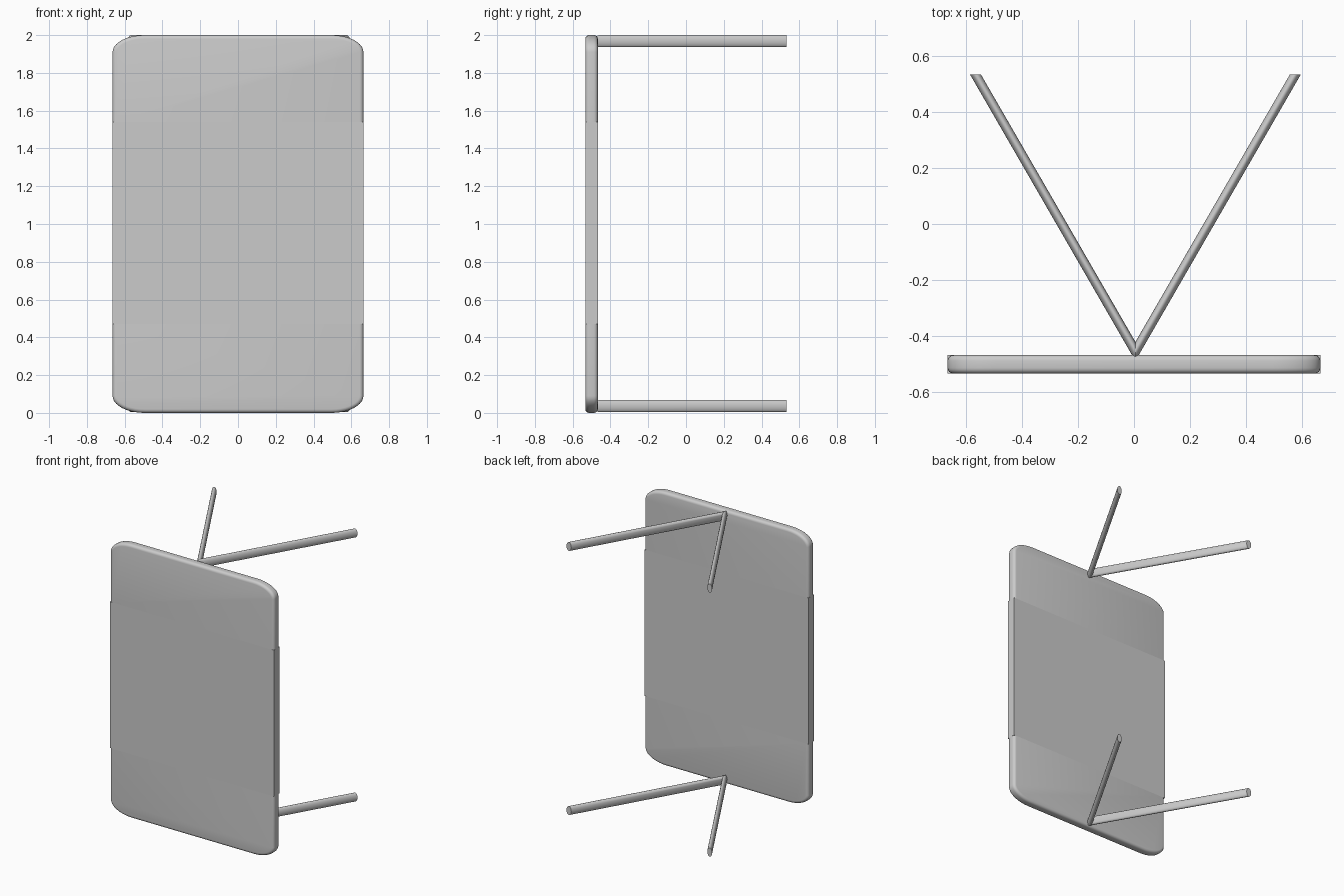
import bpy
import bmesh
from math import sin, cos, pi, radians

cube = bpy.data.objects.get("Cube")
if cube:
    bpy.data.objects.remove(cube, do_unlink=True)

HALF_W = 0.664             # half width of the panel
FRONT, BACK = -0.533, -0.467
LOW, HIGH = 0.47, 1.54     # joints between the middle and the end caps
TOP = 2.0
APEX_X, APEX_Y = 0.005, -0.454   # where each pair of rods meets

grey = bpy.data.materials.new("light grey")
grey.use_nodes = True
colour = (0.6, 0.6, 0.6, 1)
grey.diffuse_color = colour
grey.node_tree.nodes["Principled BSDF"].inputs["Base Color"].default_value = colour


def finish(name, bm, smooth=True):
    bmesh.ops.recalc_face_normals(bm, faces=bm.faces[:])
    mesh = bpy.data.meshes.new(name)
    bm.to_mesh(mesh)
    bm.free()
    mesh.materials.append(grey)
    obj = bpy.data.objects.new(name, mesh)
    bpy.context.collection.objects.link(obj)
    if smooth:
        bpy.ops.object.select_all(action='DESELECT')
        obj.select_set(True)
        bpy.context.view_layer.objects.active = obj
        bpy.ops.object.shade_smooth_by_angle(angle=radians(35))
    return obj


def slab(outline):
    """Extrude an x-z outline through the panel thickness."""
    bm = bmesh.new()
    face = bm.faces.new([bm.verts.new((x, FRONT, z)) for x, z in outline])
    ext = bmesh.ops.extrude_face_region(bm, geom=[face], use_keep_orig=True)
    verts = [g for g in ext["geom"] if isinstance(g, bmesh.types.BMVert)]
    bmesh.ops.translate(bm, verts=verts, vec=(0, BACK - FRONT, 0))
    return bm


def end_cap(name, joint, tip):
    """Panel end with wide elliptical corners and softened rims."""
    side = 1 if tip > joint else -1
    rx, rz, steps = 0.17, 0.09, 10
    arc = [(HALF_W - rx + rx * cos(i * pi / 2 / steps),
            tip - side * rz * (1 - sin(i * pi / 2 / steps)))
           for i in range(steps + 1)]
    right = [(HALF_W, joint)] + arc
    bm = slab(right + [(-x, z) for x, z in reversed(right)])
    rims = [e for e in bm.edges
            if abs(e.verts[0].co.y - e.verts[1].co.y) < 1e-5
            and not all(abs(v.co.z - joint) < 1e-5 for v in e.verts)]
    bmesh.ops.bevel(bm, geom=rims, offset=0.02, segments=4, profile=0.5,
                    affect='EDGES', clamp_overlap=True)
    return finish(name, bm)


def rod(name, side, z):
    """Oval rod, mitred at the apex and cut square to y at its far end."""
    bm = bmesh.new()
    start, end = [], []
    count = 24
    for i in range(count):
        c, s = cos(2 * pi * i / count), sin(2 * pi * i / count)
        height = z + 0.032 * s
        start.append(bm.verts.new((APEX_X, APEX_Y - 0.034 * c, height)))
        end.append(bm.verts.new((APEX_X + side * (0.57 + 0.0195 * c), 0.533, height)))
    for i in range(count):
        j = (i + 1) % count
        bm.faces.new((start[i], start[j], end[j], end[i]))
    bm.faces.new(start)
    bm.faces.new(end)
    return finish(name, bm)


# Panel: square-edged middle with a rounded cap at each end
finish("panel_middle", slab([(-HALF_W, LOW), (HALF_W, LOW),
                             (HALF_W, HIGH), (-HALF_W, HIGH)]), smooth=False)
end_cap("panel_top_cap", HIGH, TOP)
end_cap("panel_bottom_cap", LOW, 0.0)

# Rods: a V-shaped pair behind the panel at the top and the bottom
for level, z in (("top", 1.968), ("bottom", 0.036)):
    for label, side in (("left", 1), ("right", -1)):
        rod(f"{level}_{label}_rod", side, z)
